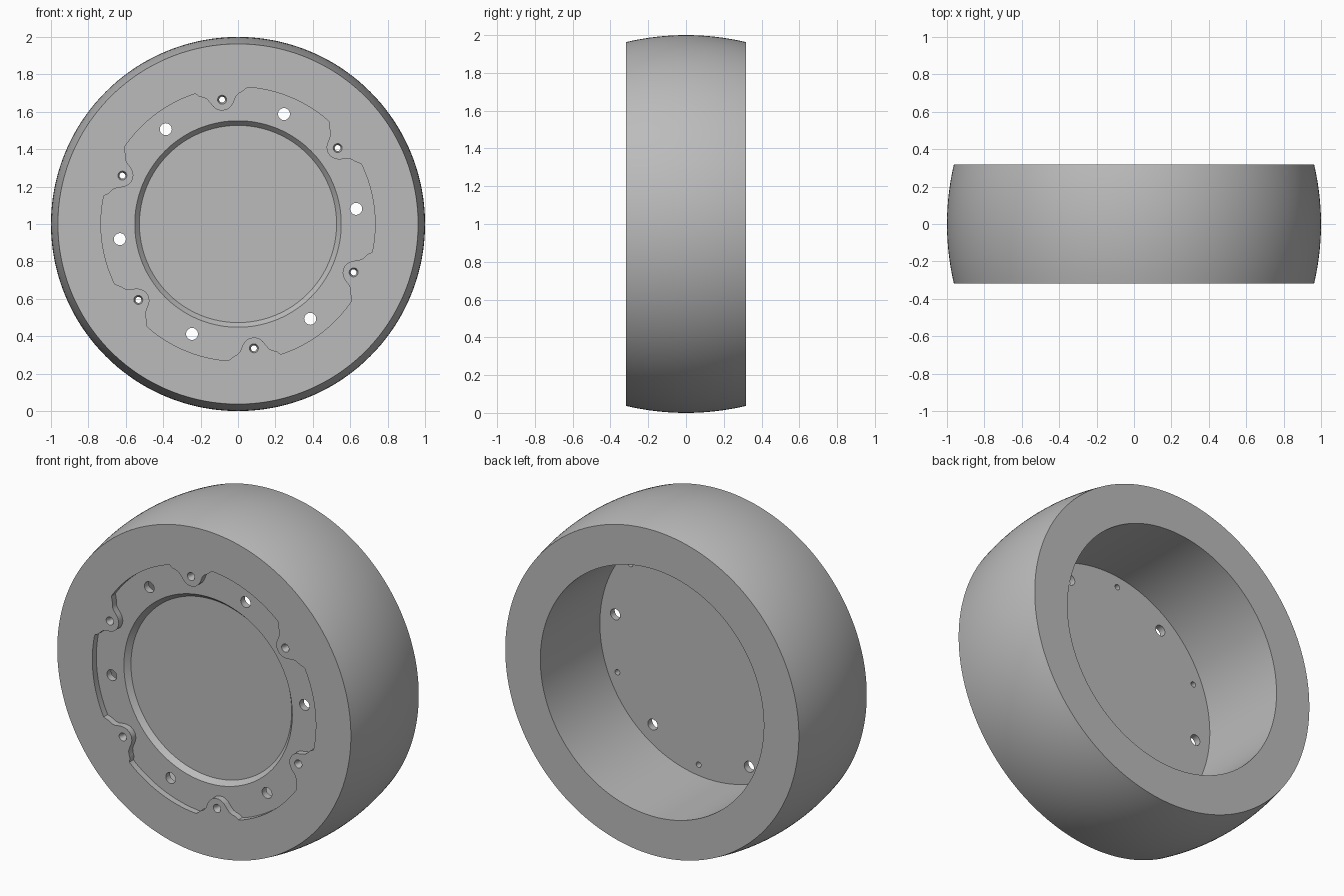
import bpy, bmesh, math
from mathutils import Matrix, Vector

cube = bpy.data.objects.get("Cube")
if cube:
    bpy.data.objects.remove(cube, do_unlink=True)

SEG = 360
HALF = 0.318          # half width of the wheel
RIM, CROWN = 0.963, 1.0
RECESS_Y, FLOOR_Y, DISC_Y = -0.28, -0.24, -0.25
LOBE_ANGLE, BOLT_ANGLE = 37.3, 7.3

# Material
grey = bpy.data.materials.new("plain grey")
grey.use_nodes = True
color = (0.5, 0.5, 0.5, 1)
grey.diffuse_color = color
grey.node_tree.nodes["Principled BSDF"].inputs["Base Color"].default_value = color

# Half outline of a lobe: degrees from its centre, radius
LOBE = [(0, 0.612), (2, 0.615), (4, 0.63), (5.2, 0.65), (6, 0.675),
        (7, 0.693), (8.5, 0.704), (10, 0.715), (10.8, 0.733)]


def lobe_radius(deg):
    """Radius of the scalloped recess edge, with six lobes."""
    d = abs((deg - LOBE_ANGLE + 30) % 60 - 30)
    for (a, ra), (b, rb) in zip(LOBE, LOBE[1:]):
        if d <= b:
            return ra + (rb - ra) * (d - a) / (b - a)
    return LOBE[-1][1]


def make_object(name, bm):
    bmesh.ops.recalc_face_normals(bm, faces=bm.faces)
    mesh = bpy.data.meshes.new(name)
    bm.to_mesh(mesh)
    bm.free()
    mesh.materials.append(grey)
    obj = bpy.data.objects.new(name, mesh)
    bpy.context.collection.objects.link(obj)
    return obj


def loft(bm, rings, seg, center=(0, 0)):
    """Closed solid of rings (radius or radius function, y) around the y axis."""
    loops = []
    for radius, y in rings:
        loop = []
        for i in range(seg):
            deg = 360 * i / seg
            r = radius(deg) if callable(radius) else radius
            t = math.radians(deg)
            loop.append(bm.verts.new((center[0] + r * math.cos(t), y,
                                      center[1] + r * math.sin(t))))
        loops.append(loop)
    for a, b in zip(loops, loops[1:]):
        for i in range(seg):
            j = (i + 1) % seg
            bm.faces.new((a[i], a[j], b[j], b[i]))
    bm.faces.new(loops[0])
    bm.faces.new(loops[-1])


# Wheel body: front disc, chamfer, scalloped recess, crowned tread, rear cavity
rings = [(0.527, DISC_Y), (0.552, RECESS_Y), (lobe_radius, RECESS_Y),
         (lobe_radius, -HALF)]
for k in range(17):
    u = k / 8 - 1
    rings.append((CROWN - (CROWN - RIM) * u * u, u * HALF))
rings += [(0.733, HALF), (0.733, FLOOR_Y)]
bm = bmesh.new()
loft(bm, rings, SEG)
wheel = make_object("wheel_body", bm)
wheel.location.z = 1

# Hole cutters: six bolt holes and six countersunk holes in the lobes
bm = bmesh.new()
for k in range(6):
    t = math.radians(BOLT_ANGLE + 60 * k)
    loft(bm, [(0.032, -0.4), (0.032, -0.15)], 32,
         (0.637 * math.cos(t), 0.637 * math.sin(t)))
    t = math.radians(LOBE_ANGLE + 60 * k)
    loft(bm, [(0.024, -0.4), (0.024, -HALF), (0.016, -HALF + 0.02), (0.016, -0.15)],
         32, (0.67 * math.cos(t), 0.67 * math.sin(t)))
cutter = make_object("hole_cutter", bm)
cutter.location.z = 1
cutter.hide_render = True

cut = wheel.modifiers.new("holes", 'BOOLEAN')
cut.operation = 'DIFFERENCE'
cut.solver = 'EXACT'
cut.object = cutter
bpy.ops.object.select_all(action='DESELECT')
wheel.select_set(True)
bpy.context.view_layer.objects.active = wheel
bpy.ops.object.modifier_apply(modifier=cut.name)
bpy.data.objects.remove(cutter, do_unlink=True)

bpy.ops.object.shade_smooth_by_angle(angle=math.radians(25))
